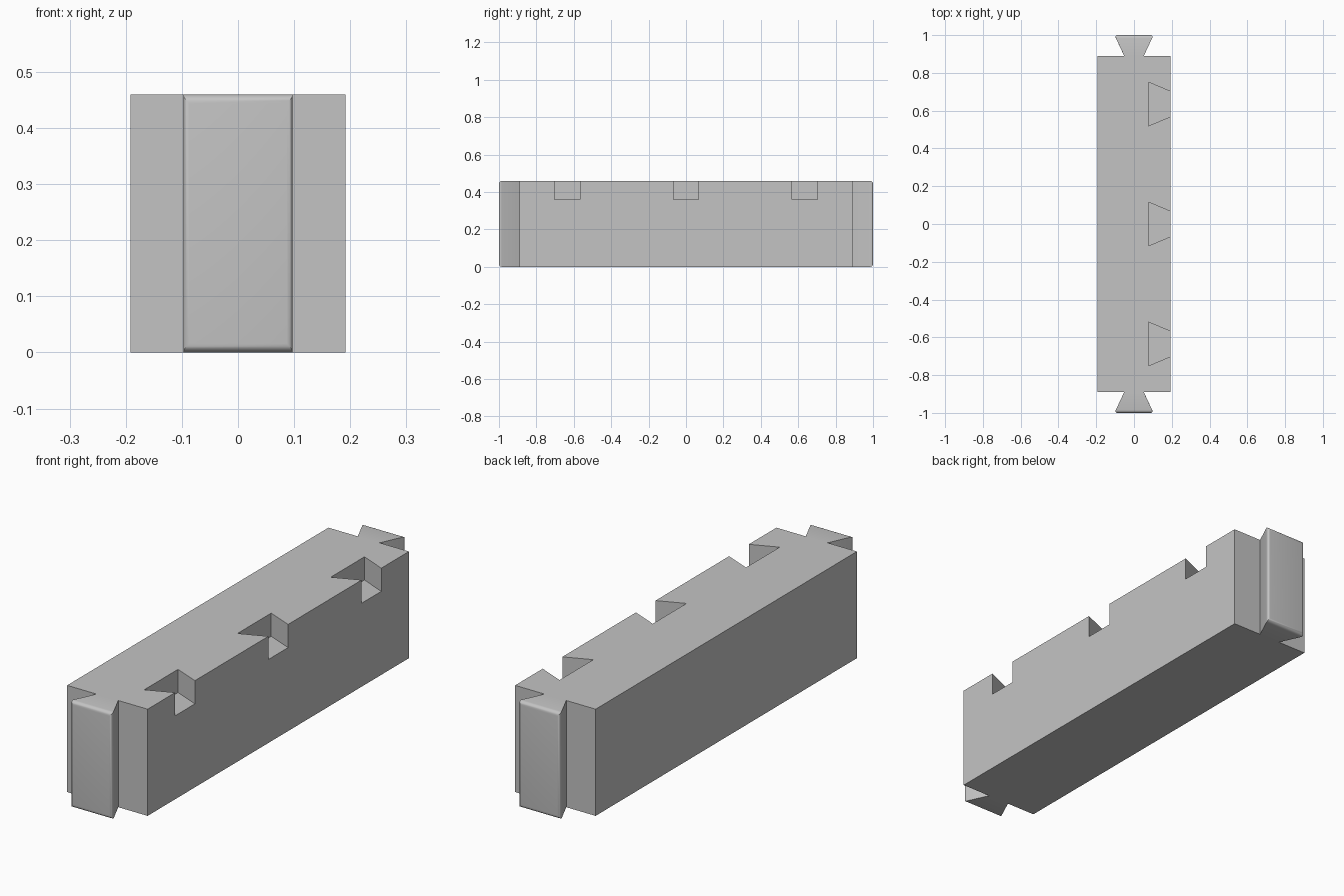
import bpy
import bmesh

HEIGHT = 0.46
HALF_W, HALF_L, SHOULDER = 0.192, 1.0, 0.89
NECK, TIP = 0.052, 0.103

cube = bpy.data.objects.get("Cube")
if cube:
    bpy.data.objects.remove(cube, do_unlink=True)

grey = bpy.data.materials.new("plain grey")
grey.use_nodes = True
colour = (0.55, 0.55, 0.55, 1)
grey.diffuse_color = colour
grey.node_tree.nodes["Principled BSDF"].inputs["Base Color"].default_value = colour


def prism(name, outline, z0, z1, round_ends=False):
    """Extrude a flat outline upward, optionally rounding the end face rims."""
    bm = bmesh.new()
    face = bm.faces.new([bm.verts.new((x, y, z0)) for x, y in outline])
    up = bmesh.ops.extrude_face_region(bm, geom=[face])["geom"]
    bmesh.ops.translate(bm, vec=(0, 0, z1 - z0),
                        verts=[v for v in up if isinstance(v, bmesh.types.BMVert)])
    bmesh.ops.recalc_face_normals(bm, faces=bm.faces)
    if round_ends:
        rim = [e for e in bm.edges
               if all(abs(v.co.y) > HALF_L - 0.001 for v in e.verts)]
        bmesh.ops.bevel(bm, geom=rim, offset=0.016, segments=5,
                        profile=0.5, affect='EDGES')
    mesh = bpy.data.meshes.new(name)
    bm.to_mesh(mesh)
    bm.free()
    mesh.materials.append(grey)
    obj = bpy.data.objects.new(name, mesh)
    bpy.context.collection.objects.link(obj)
    return obj


# Beam with a dovetail tongue at each end
quarter = [(HALF_W, SHOULDER), (NECK, SHOULDER), (TIP, HALF_L)]
outline = (quarter + [(-x, y) for x, y in reversed(quarter)]
           + [(-x, -y) for x, y in quarter]
           + [(x, -y) for x, y in reversed(quarter)])
beam = prism("dovetail_beam", outline, 0, HEIGHT, round_ends=True)

# Dovetail slots along the top of the left side
BACK, FLARE, MOUTH, OUT = 0.078, 0.115, 0.067, 0.25
slope = (MOUTH - FLARE) / (HALF_W - BACK)
outer = FLARE + slope * (OUT - BACK)
bpy.context.view_layer.objects.active = beam
beam.select_set(True)
for y in (-0.635, 0, 0.635):
    cutter = prism("slot_cutter", [(BACK, y - FLARE), (OUT, y - outer),
                                   (OUT, y + outer), (BACK, y + FLARE)], 0.36, 0.6)
    cutter.hide_render = True
    cut = beam.modifiers.new("slot", 'BOOLEAN')
    cut.operation = 'DIFFERENCE'
    cut.solver = 'EXACT'
    cut.object = cutter
    bpy.ops.object.modifier_apply(modifier=cut.name)
    bpy.data.objects.remove(cutter, do_unlink=True)

bpy.ops.object.shade_smooth_by_angle(angle=0.55)
